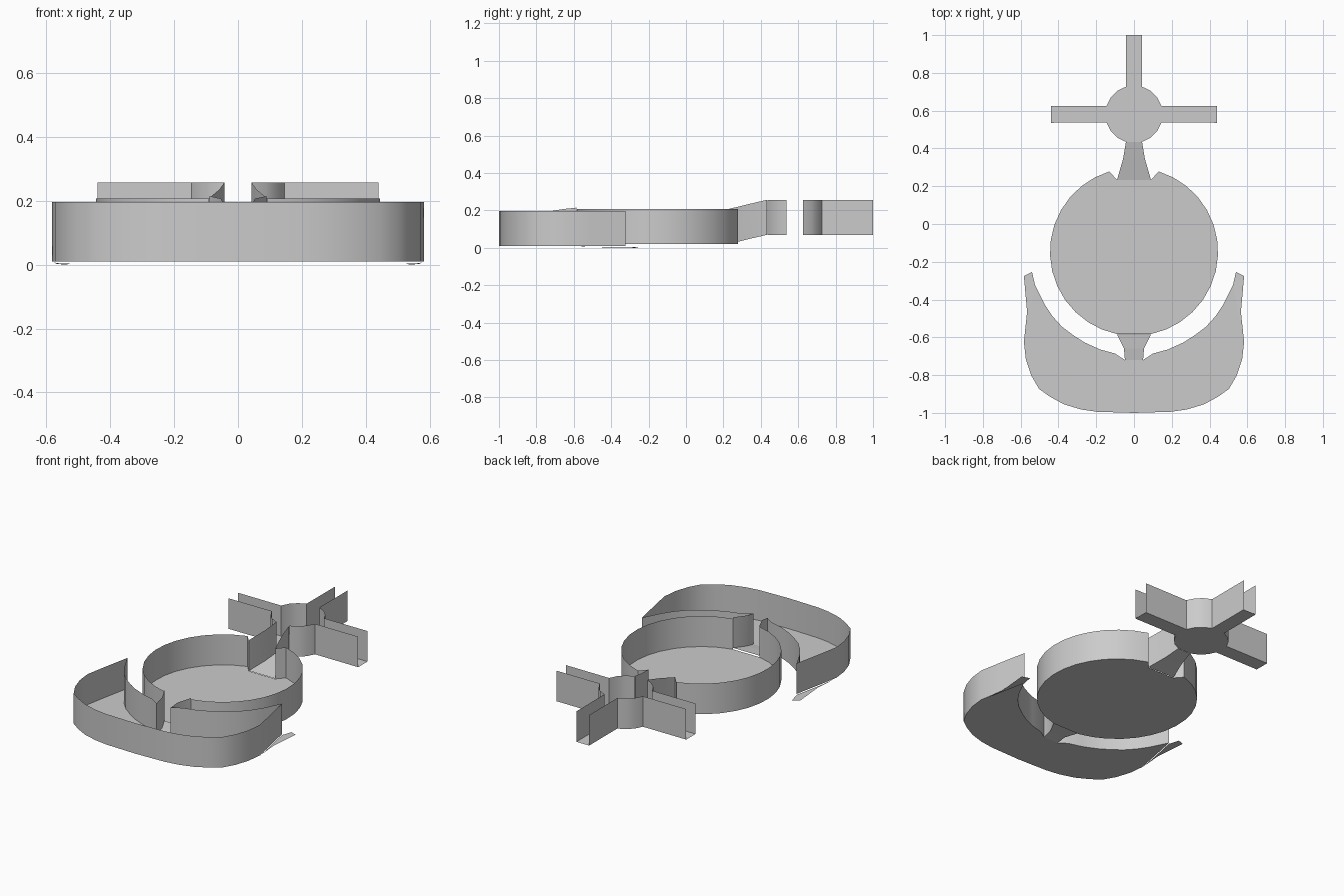
import bpy, bmesh, math

cube = bpy.data.objects.get("Cube")
if cube:
    bpy.data.objects.remove(cube, do_unlink=True)

grey = bpy.data.materials.new("plain grey")
grey.use_nodes = True
grey.diffuse_color = (0.6, 0.6, 0.6, 1)
grey.node_tree.nodes["Principled BSDF"].inputs["Base Color"].default_value = (0.6, 0.6, 0.6, 1)

WALL = 0.187  # height of every upright strip


def mirror(path):
    return [(-p[0], *p[1:]) for p in path]


def finish(name, bm):
    mesh = bpy.data.meshes.new(name)
    bmesh.ops.recalc_face_normals(bm, faces=bm.faces)
    bm.to_mesh(mesh)
    bm.free()
    mesh.materials.append(grey)
    obj = bpy.data.objects.new(name, mesh)
    bpy.context.collection.objects.link(obj)
    bpy.ops.object.select_all(action='DESELECT')
    obj.select_set(True)
    bpy.context.view_layer.objects.active = obj
    bpy.ops.object.shade_smooth_by_angle(angle=math.radians(35))


def plate(name, loops):
    """Flat sheets, one per closed outline."""
    bm = bmesh.new()
    for loop in loops:
        bm.faces.new([bm.verts.new(p) for p in loop])
    finish(name, bm)


def walls(name, paths):
    """Upright strips of even height along open paths."""
    bm = bmesh.new()
    for path in paths:
        low = [bm.verts.new(p) for p in path]
        high = [bm.verts.new((x, y, z + WALL)) for x, y, z in path]
        for i in range(len(path) - 1):
            bm.faces.new((low[i], low[i + 1], high[i + 1], high[i]))
    finish(name, bm)


def at(z, points):
    return [(x, y, z) for x, y in points]


def arc(cx, cy, r, a0, a1, n):
    steps = [math.radians(a0 + (a1 - a0) * i / n) for i in range(n + 1)]
    return [(cx + r * math.cos(a), cy + r * math.sin(a)) for a in steps]


def channel(name, half):
    """Sloping neck: strip floor with a wall on either side."""
    other = mirror(half)
    plate(name + "_floor", [(half[i], half[i + 1], other[i + 1], other[i])
                            for i in range(len(half) - 1)])
    walls(name + "_walls", [half, other])


# Front crescent tray, right half from the middle outwards and back in
outer = at(0.01, [(0, -1), (0.196, -0.994), (0.28, -0.982), (0.37, -0.955),
                  (0.444, -0.915), (0.503, -0.873), (0.545, -0.8), (0.573, -0.714),
                  (0.583, -0.624), (0.56, -0.5), (0.524, -0.323)])
inner = at(0.01, [(0.524, -0.323), (0.47, -0.43), (0.43, -0.49), (0.38, -0.545),
                  (0.32, -0.59), (0.26, -0.628), (0.18, -0.664), (0.1, -0.686),
                  (0.048, -0.72)])
rim = outer + inner[1:]
plate("crescent_floor", [rim + mirror(rim)[:0:-1]])
walls("crescent_outer_wall", [mirror(outer)[:0:-1] + outer])
walls("crescent_inner_walls", [inner, mirror(inner)])

# Thin flaps beside the crescent tips
flap = [(0.583, -0.624, 0.008), (0.566, -0.466, 0.004), (0.583, -0.275, 0.004),
        (0.54, -0.254, 0), (0.524, -0.323, 0.004), (0.56, -0.5, 0.004)]
plate("tip_flaps", [flap, mirror(flap)])

# Round middle tray with openings for both necks
side = at(0.02, arc(0, -0.147, 0.445, -78.3, 73, 14) + [(0.09, 0.233)])
plate("round_floor", [side + mirror(side)[::-1]])
walls("round_walls", [side, mirror(side)])

# Necks joining the trays
channel("front_neck", [(0.048, -0.72, 0.01), (0.053, -0.66, 0.02), (0.09, -0.585, 0.028)])
channel("back_neck", [(0.09, 0.233, 0.022), (0.058, 0.344, 0.049), (0.043, 0.434, 0.07)])

# Back cross: round hub with three open-ended arms
hub = (0, 0.581, 0.152)
lower = at(0.07, arc(*hub, -73.5, -17, 3) + [(0.44, 0.536)])
upper = at(0.07, [(0.44, 0.626)] + arc(*hub, 17, 73.5, 3) + [(0.043, 1.0)])
half = lower + upper
plate("cross_floor", [half + mirror(half)[::-1]])
walls("cross_walls", [lower, upper, mirror(lower), mirror(upper)])
